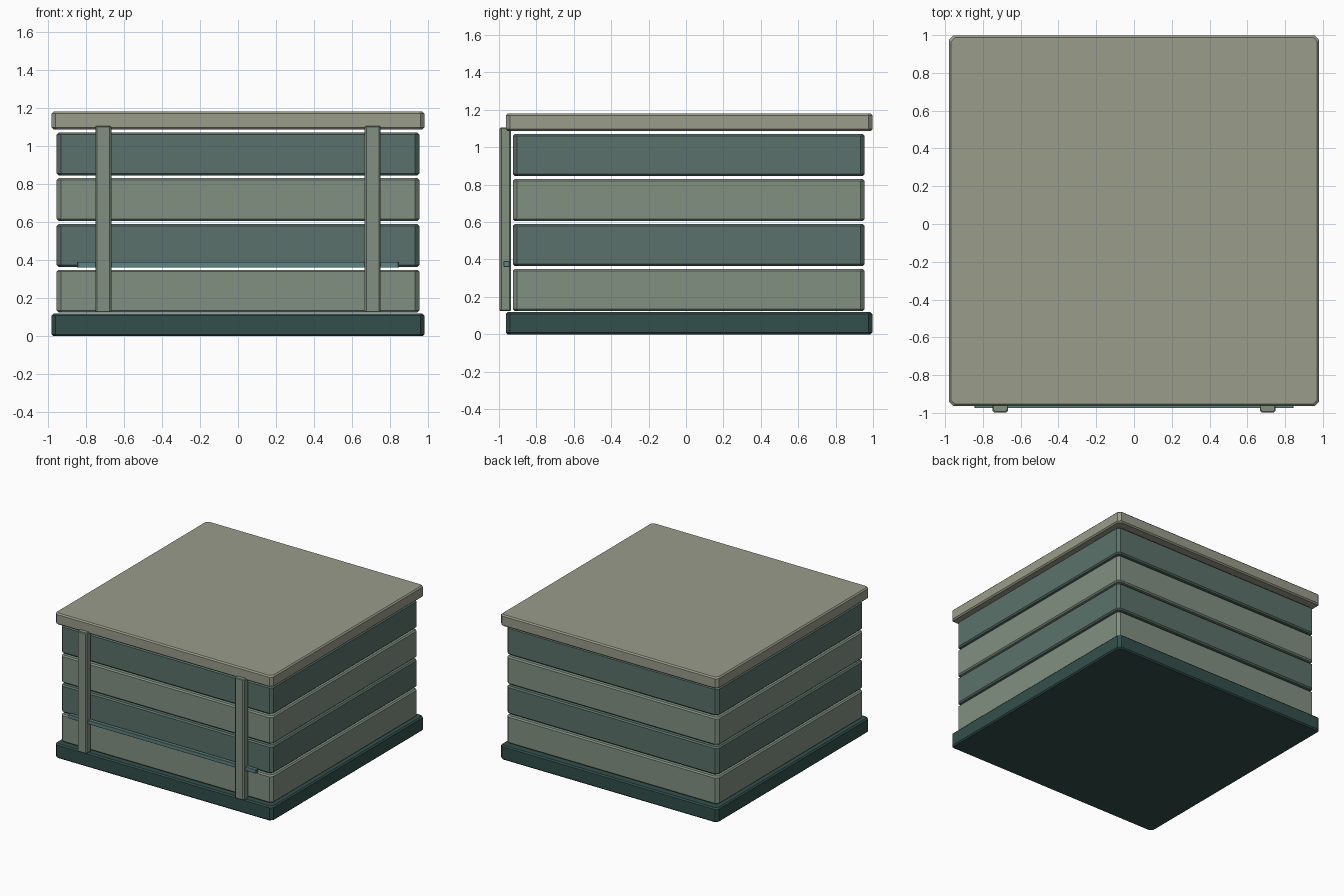
import bpy, bmesh

if "Cube" in bpy.data.objects:
    bpy.data.objects.remove(bpy.data.objects["Cube"])

def material(name, rgb):
    m = bpy.data.materials.new(name)
    m.diffuse_color = (*[(c / 255) ** 2.2 for c in rgb], 1)
    m.use_nodes = True
    m.node_tree.nodes["Principled BSDF"].inputs["Base Color"].default_value = m.diffuse_color
    return m

STONE = material("stone", (152, 155, 138))
SAGE = material("sage", (128, 143, 128))
TEAL = material("teal", (91, 113, 106))
DARK = material("dark_teal", (54, 80, 77))
STEEL = material("blue_teal", (95, 130, 127))

def block(name, x, y, z, corner, rim, mat):
    """Box with chamfered vertical corners and a smaller chamfer on both rims."""
    bm = bmesh.new()
    (x0, x1), (y0, y1), (z0, z1) = x, y, z
    rings = []
    for h, i in ((z0, rim), (z0 + rim, 0), (z1 - rim, 0), (z1, rim)):
        a, b, c, d, k = x0 + i, x1 - i, y0 + i, y1 - i, corner
        pts = [(a + k, c), (b - k, c), (b, c + k), (b, d - k),
               (b - k, d), (a + k, d), (a, d - k), (a, c + k)]
        rings.append([bm.verts.new((px, py, h)) for px, py in pts])
    for lo, hi in zip(rings, rings[1:]):
        for j in range(8):
            n = (j + 1) % 8
            bm.faces.new((lo[j], lo[n], hi[n], hi[j]))
    bm.faces.new(rings[0][::-1])
    bm.faces.new(rings[-1])
    me = bpy.data.meshes.new(name)
    bm.to_mesh(me)
    bm.free()
    me.materials.append(mat)
    ob = bpy.data.objects.new(name, me)
    bpy.context.collection.objects.link(ob)
    return ob

# Base and lid share one footprint
PLATE_X, PLATE_Y = (-0.98, 0.98), (-0.963, 0.997)
block("base", PLATE_X, PLATE_Y, (0, 0.118), 0.022, 0.01, DARK)
block("lid", PLATE_X, PLATE_Y, (1.087, 1.18), 0.022, 0.01, STONE)

# Four wall layers in alternating colours with open gaps
for i in range(4):
    z = 0.124 + i * 0.2405
    block(f"wall_layer_{i + 1}", (-0.953, 0.953), (-0.926, 0.955),
          (z, z + 0.225), 0.022, 0.01, TEAL if i % 2 else SAGE)

# Front posts
for side, cx in (("left", -0.708), ("right", 0.708)):
    block(f"{side}_front_post", (cx - 0.042, cx + 0.042), (-0.997, -0.935),
          (0.124, 1.105), 0.01, 0.005, SAGE)

# Thin rail across the front
block("front_rail", (-0.845, 0.845), (-0.975, -0.944), (0.36, 0.391), 0.003, 0.002, STEEL)
